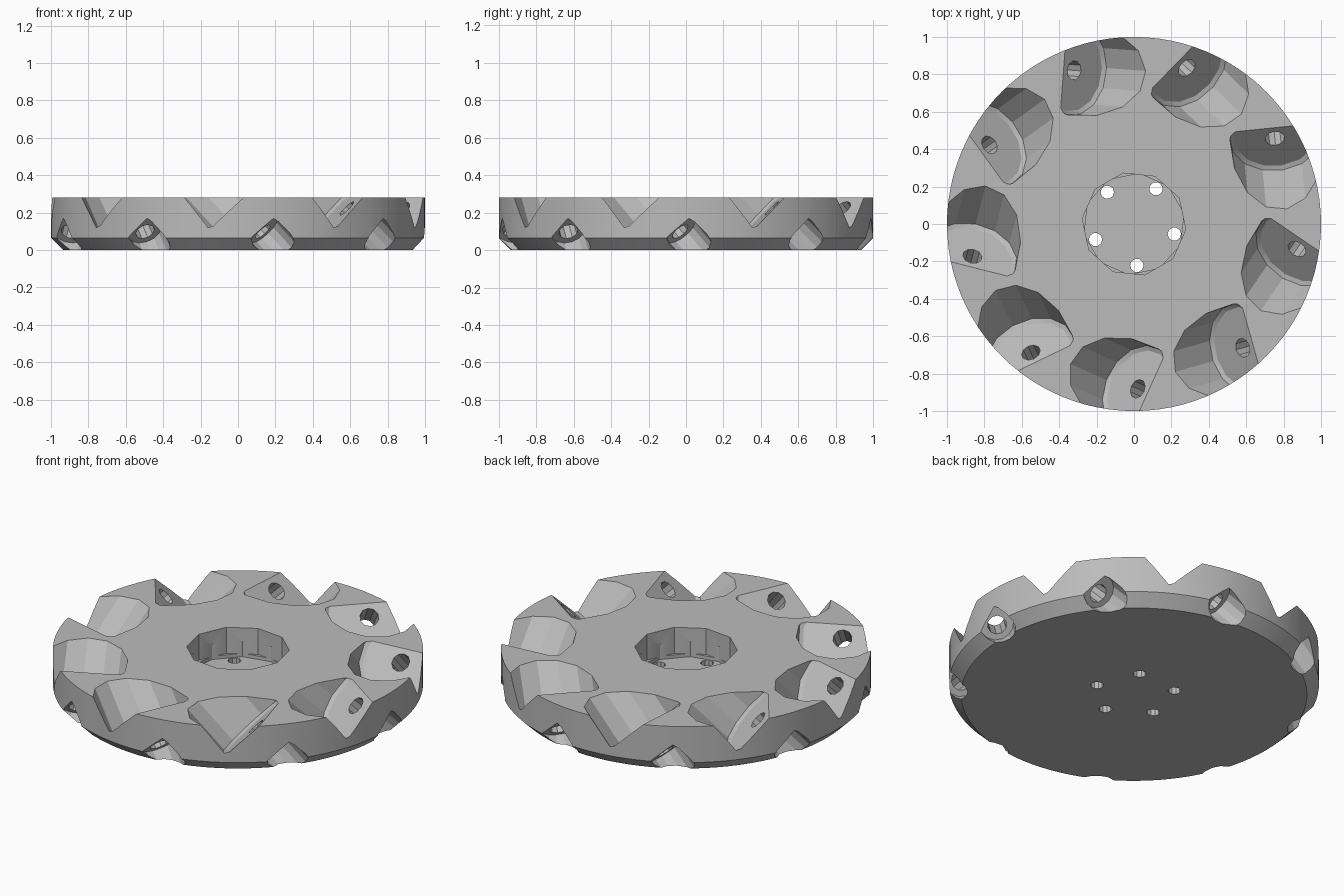
import bpy, bmesh, math
from mathutils import Vector, Matrix

cube = bpy.data.objects.get("Cube")
if cube:
    bpy.data.objects.remove(cube, do_unlink=True)

HEIGHT = 0.28
POCKETS = 9

steel = bpy.data.materials.new("light_grey_steel")
GREY = (0.5, 0.5, 0.5, 1)
steel.diffuse_color = GREY
steel.use_nodes = True
steel.node_tree.nodes["Principled BSDF"].inputs["Base Color"].default_value = GREY


def lathe(bm, profile, sides, place, turn=0.0):
    """Closed solid of rings (radius, depth), placed by a function of x, y, depth."""
    rings = []
    for r, d in profile:
        rings.append([bm.verts.new(place(r * math.cos(turn + math.tau * i / sides),
                                         r * math.sin(turn + math.tau * i / sides), d))
                      for i in range(sides)])
    for a, b in zip(rings, rings[1:]):
        for i in range(sides):
            j = (i + 1) % sides
            bm.faces.new((a[i], a[j], b[j], b[i]))
    bm.faces.new(rings[0][::-1])
    bm.faces.new(rings[-1])


def finish(bm, name):
    bmesh.ops.recalc_face_normals(bm, faces=bm.faces)
    mesh = bpy.data.meshes.new(name)
    bm.to_mesh(mesh)
    bm.free()
    mesh.materials.append(steel)
    ob = bpy.data.objects.new(name, mesh)
    bpy.context.collection.objects.link(ob)
    return ob


def upright(x, y, z):
    return Vector((x, y, z))


# Disc with a chamfered lower edge
bm = bmesh.new()
lathe(bm, [(0.935, 0), (1, 0.065), (1, HEIGHT)], 96, upright)
disc = finish(bm, "cutter_disc")

# Slanted frame of one tool pocket: axis runs down and outward at 45 degrees
out = Vector((0.91, -0.41, 0)).normalized()
inward = Vector((-out.y, out.x, 0))
up = Vector((0, 0, 1))
axis = (out - up).normalized()
slope = (out + up).normalized()


def pocket_cutter(name, profile, sides, s, v, turn=0.0):
    """The same slanted bore repeated around the disc."""
    bm = bmesh.new()
    for k in range(POCKETS):
        spin = Matrix.Rotation(math.tau * k / POCKETS, 3, 'Z')
        lathe(bm, profile, sides,
              lambda x, y, d: spin @ (up * HEIGHT + slope * (s + x)
                                      + inward * (v + y) + axis * d), turn)
    return finish(bm, name)


cutters = [
    pocket_cutter("insert_pocket", [(0.247, -0.06), (0.247, 0.295), (0.225, 0.309)],
                  14, 0.245, -0.80, math.radians(82)),
    pocket_cutter("screw_hole", [(0.052, 0.25), (0.052, 0.52)], 10, 0.228, -0.795),
    pocket_cutter("screw_counterbore", [(0.095, 0.485), (0.095, 0.8)], 14, 0.238, -0.80),
]

# Central recess: a bore with a slightly narrower step at its floor
bm = bmesh.new()
lathe(bm, [(0.278, 0.125), (0.278, HEIGHT + 0.1)], 10, upright, math.radians(-6))
cutters.append(finish(bm, "hub_recess"))
bm = bmesh.new()
lathe(bm, [(0.272, 0.105), (0.272, 0.2)], 10, upright, math.radians(12))
cutters.append(finish(bm, "hub_step"))

# Five bolt holes through the hub floor
bm = bmesh.new()
for k in range(5):
    a = math.radians(-86 + 72 * k)
    centre = Vector((0.222 * math.cos(a), 0.222 * math.sin(a), 0))
    lathe(bm, [(0.036, -0.1), (0.036, 0.18)], 10,
          lambda x, y, z: centre + Vector((x, y, z)))
cutters.append(finish(bm, "bolt_holes"))

# Cut everything out of the disc, then drop the cutters
for c in cutters:
    mod = disc.modifiers.new(c.name, 'BOOLEAN')
    mod.operation = 'DIFFERENCE'
    mod.solver = 'EXACT'
    mod.use_self = True
    mod.object = c
    c.hide_render = True
bpy.context.view_layer.update()
graph = bpy.context.evaluated_depsgraph_get()
result = bpy.data.meshes.new_from_object(disc.evaluated_get(graph))
disc.modifiers.clear()
disc.data = result
for c in cutters:
    bpy.data.objects.remove(c, do_unlink=True)
result.materials.clear()
result.materials.append(steel)
for p in result.polygons:
    p.material_index = 0

# Smooth rim and bores, crisp edges
bpy.ops.object.select_all(action='DESELECT')
disc.select_set(True)
bpy.context.view_layer.objects.active = disc
bpy.ops.object.shade_smooth_by_angle(angle=math.radians(20))
